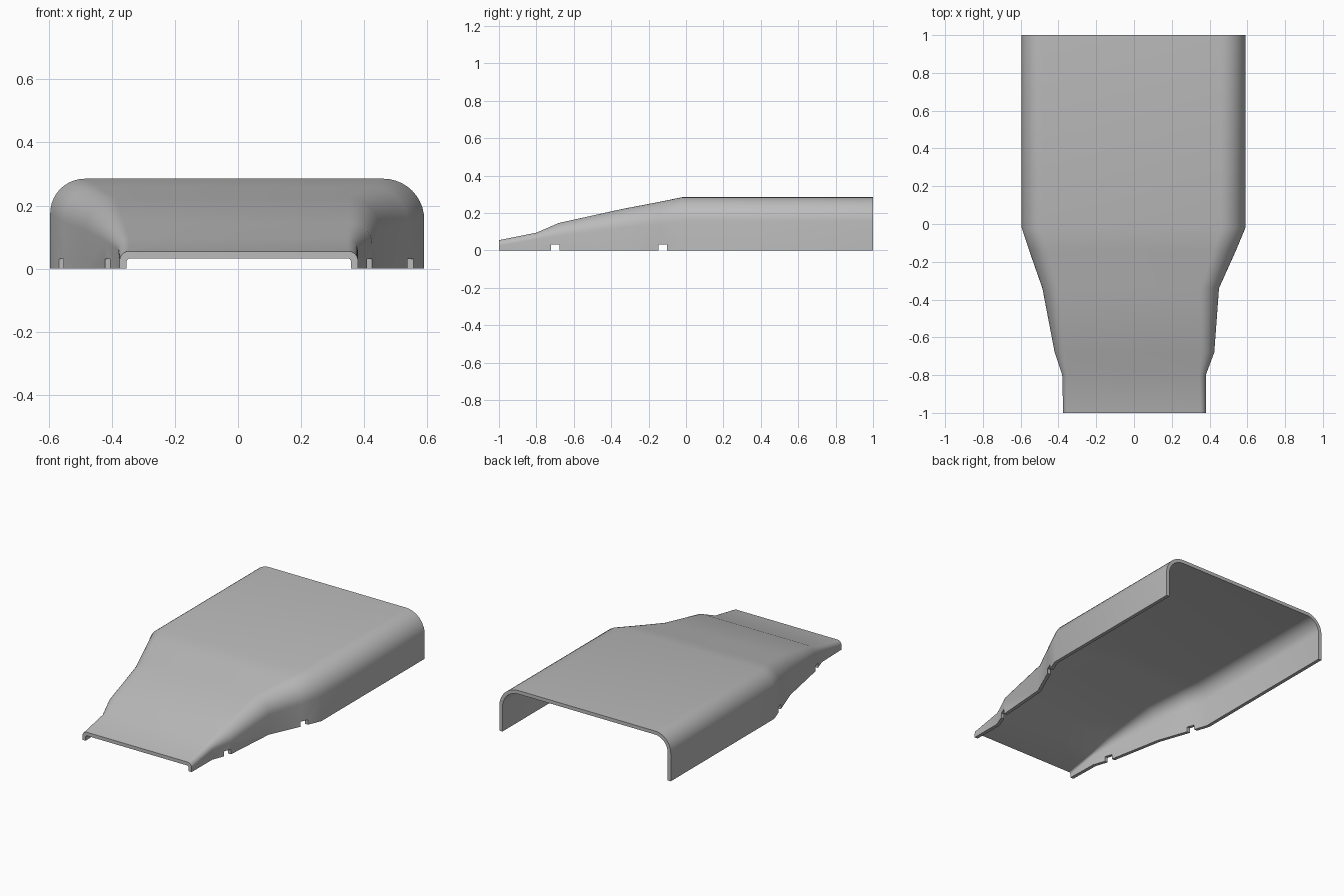
import bpy, bmesh, math

cube = bpy.data.objects.get("Cube")
if cube:
    bpy.data.objects.remove(cube, do_unlink=True)

grey = bpy.data.materials.new("plain grey")
grey.use_nodes = True
colour = (0.5, 0.5, 0.5, 1)
grey.diffuse_color = colour
grey.node_tree.nodes["Principled BSDF"].inputs["Base Color"].default_value = colour

WALL = 0.022
STEPS = 10

# Stations: y, right edge x, left edge x, height, right radius, left radius
stations = [
    (1.00, -0.595, 0.59, 0.285, 0.11, 0.13),
    (-0.02, -0.595, 0.59, 0.285, 0.11, 0.13),
    (-0.14, -0.555, 0.54, 0.26, 0.11, 0.12),
    (-0.34, -0.485, 0.45, 0.222, 0.10, 0.10),
    (-0.68, -0.42, 0.425, 0.147, 0.06, 0.07),
    (-0.80, -0.38, 0.38, 0.095, 0.035, 0.035),
    (-1.00, -0.375, 0.38, 0.055, 0.03, 0.03),
]


def arch(y, x0, x1, h, r0, r1, inset):
    """Open arch cross-section with rounded upper corners."""
    x0, x1, h = x0 + inset, x1 - inset, h - inset
    r0, r1 = (max(r - inset, 0.012) for r in (r0, r1))
    pts = [(x0, y, 0)]
    for i in range(STEPS + 1):
        a = math.pi / 2 * i / STEPS
        pts.append((x0 + r0 * (1 - math.cos(a)), y, h - r0 * (1 - math.sin(a))))
    for i in range(STEPS + 1):
        a = math.pi / 2 * (1 - i / STEPS)
        pts.append((x1 - r1 * (1 - math.cos(a)), y, h - r1 * (1 - math.sin(a))))
    pts.append((x1, y, 0))
    return pts


# Tapered cover: closed rings of outer and inner arch, lofted
bm = bmesh.new()
rings = []
for s in stations:
    loop = arch(*s, 0) + arch(*s, WALL)[::-1]
    rings.append([bm.verts.new(p) for p in loop])
n = len(rings[0])
for a, b in zip(rings, rings[1:]):
    for i in range(n):
        j = (i + 1) % n
        bm.faces.new((a[i], a[j], b[j], b[i]))
for ring in (rings[0], rings[-1]):
    for i in range(n // 2 - 1):
        bm.faces.new((ring[i], ring[i + 1], ring[n - 2 - i], ring[n - 1 - i]))
bmesh.ops.recalc_face_normals(bm, faces=bm.faces)
mesh = bpy.data.meshes.new("tapered_cover")
bm.to_mesh(mesh)
bm.free()
mesh.materials.append(grey)
cover = bpy.data.objects.new("tapered_cover", mesh)
bpy.context.collection.objects.link(cover)
bpy.context.view_layer.objects.active = cover

# Clip notches through both lower edges
for y in (-0.70, -0.125):
    bpy.ops.mesh.primitive_cube_add(size=1, location=(0, y, 0))
    cutter = bpy.context.object
    cutter.name = "notch_cutter"
    cutter.scale = (1.6, 0.046, 0.062)
    cutter.hide_render = True
    cutter.data.materials.append(grey)
    bpy.context.view_layer.update()
    bpy.context.view_layer.objects.active = cover
    cut = cover.modifiers.new("notch", "BOOLEAN")
    cut.operation = "DIFFERENCE"
    cut.solver = "EXACT"
    cut.object = cutter
    bpy.ops.object.modifier_apply(modifier=cut.name)
    bpy.data.objects.remove(cutter, do_unlink=True)

bpy.ops.object.select_all(action="DESELECT")
cover.select_set(True)
bpy.context.view_layer.objects.active = cover
bpy.ops.object.shade_smooth_by_angle(angle=math.radians(30))
